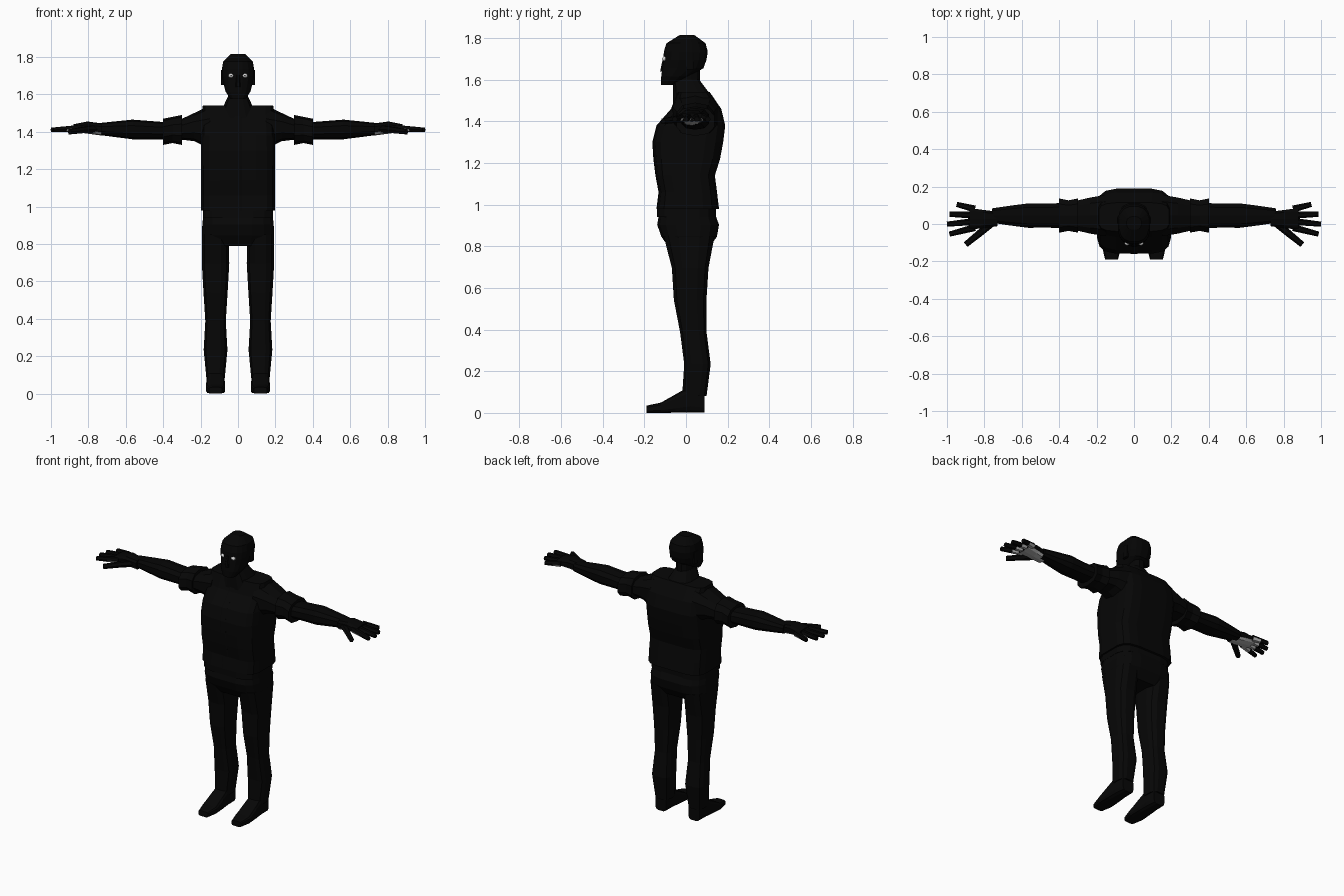
import bpy, bmesh, math
from mathutils import Vector

cube = bpy.data.objects.get("Cube")
if cube:
    bpy.data.objects.remove(cube, do_unlink=True)


def material(name, grey):
    colour = (grey, grey, grey, 1)
    mat = bpy.data.materials.new(name)
    mat.use_nodes = True
    mat.diffuse_color = colour
    shader = next(n for n in mat.node_tree.nodes if n.type == 'BSDF_PRINCIPLED')
    shader.inputs["Base Color"].default_value = colour
    return mat


CLOTH = material("black cloth", .002)
SKIN = material("black skin", .0015)
WHITE = material("eye white", .7)
PALM = material("palm grey", .45)


def finish(bm, name, materials, mirror):
    """Turn the bmesh into an object, mirrored to the other side if paired."""
    bmesh.ops.recalc_face_normals(bm, faces=bm.faces)
    mesh = bpy.data.meshes.new(name)
    bm.to_mesh(mesh)
    bm.free()
    for mat in materials:
        mesh.materials.append(mat)
    ob = bpy.data.objects.new(name, mesh)
    bpy.context.collection.objects.link(ob)
    if mirror:
        ob.modifiers.new("Mirror", 'MIRROR')
    return ob


def skin_rings(bm, rings):
    """Bridge successive rings of points and cap both ends."""
    rings = [[bm.verts.new(point) for point in ring] for ring in rings]
    for lower, upper in zip(rings, rings[1:]):
        for i in range(len(lower)):
            bm.faces.new((lower[i - 1], lower[i], upper[i], upper[i - 1]))
    bm.faces.new(rings[0])
    bm.faces.new(rings[-1])


def sample(values, t):
    """Read a constant, or an evenly spaced list, at fraction t."""
    if not isinstance(values, list):
        return values
    place = t * (len(values) - 1)
    i = min(int(place), len(values) - 2)
    return values[i] + (values[i + 1] - values[i]) * (place - i)


def rounded(value, power):
    return math.copysign(abs(value) ** (2 / power), value)


def loft(name, axis, start, end, width, low, high, mat,
         centre=0, sides=12, power=3, mirror=False):
    """Evenly spaced rounded sections: half width about the centre, low to high across."""
    count = max(len(v) for v in (width, low, high, [start, end]) if isinstance(v, list))
    rings = []
    for k in range(count):
        t = k / (count - 1)
        along = start + (end - start) * t
        bottom, top = sample(low, t), sample(high, t)
        ring = []
        for i in range(sides):
            angle = math.tau * (i + .5) / sides
            across = centre + sample(width, t) * rounded(math.cos(angle), power)
            height = (bottom + top) / 2 + (top - bottom) / 2 * rounded(math.sin(angle), power)
            ring.append({"x": (along, across, height),
                         "y": (across, along, height),
                         "z": (across, height, along)}[axis])
        rings.append(ring)
    bm = bmesh.new()
    skin_rings(bm, rings)
    return finish(bm, name, [mat], mirror)


def lighten_palm(ob, reach):
    """Give downward faces up to the given x the palm colour."""
    ob.data.materials.append(PALM)
    for face in ob.data.polygons:
        face.material_index = int(face.normal.z < -.4 and face.center.x < reach)


def digit(name, points, thickness):
    """Six-sided finger, tapering along the given points."""
    points = [Vector(p) for p in points]
    up = Vector((0, 0, 1))
    side = (points[-1] - points[0]).cross(up).normalized()
    rings = []
    for k, point in enumerate(points):
        radius = thickness * (1 - k / 7)
        angles = [math.tau * i / 6 for i in range(6)]
        rings.append([point + radius * (side * math.cos(a) + up * math.sin(a)) for a in angles])
    bm = bmesh.new()
    skin_rings(bm, rings)
    return finish(bm, name, [SKIN], True)


# Jacket, with a placket following its front
chest = [-.14, -.13, -.145, -.155, -.16, -.14, -.07, -.04]
back = [.16, .15, .14, .165, .18, .19, .17, .115]
loft("jacket", "z", .98, 1.54, [.2, .2, .2, .19], chest, back, CLOTH, sides=16, power=4.5)
loft("jacket_placket", "z", .98, 1.54, .02, [y - .002 for y in chest],
     [y + .02 for y in chest], CLOTH, sides=8, power=6)
loft("collar", "z", 1.43, 1.6, [.13, .09, .05], -.065, [.17, .13, .065], CLOTH)

# Neck and head
loft("neck", "z", 1.5, 1.67, .05, -.064, .07, SKIN, power=2.3)
loft("head", "z", 1.575, 1.815, [.04, .068, .078, .088, .088, .08, .04],
     [-.12, -.12, -.115, -.11, -.108, -.095, -.03],
     [-.05, .02, .085, .1, .106, .095, .04], SKIN, sides=16, power=2.6)
loft("nose", "z", 1.64, 1.71, [.015, .008], [-.125, -.11], -.09, SKIN, sides=8)
loft("ear", "z", 1.65, 1.73, .01, 0, .04, SKIN, centre=.082, sides=8, mirror=True)

# Eyes: the small front cap of each ball is the dark iris
bm = bmesh.new()
bmesh.ops.create_uvsphere(bm, u_segments=12, v_segments=12, radius=.015)
for face in bm.faces:
    face.material_index = int(face.calc_center_median().z > .0143)
for vert in bm.verts:
    x, y, z = vert.co
    vert.co = (.037 + x, -.1 - z, 1.7 + y * .8)
finish(bm, "eye", [WHITE, SKIN], True)

# Belt and trousers
loft("belt", "z", .94, .98, .19, -.14, .145, CLOTH, sides=16, power=4)
loft("trouser_seat", "z", .79, .96, [.17, .195, .193, .187], [-.08, -.12, -.14, -.13],
     [.11, .15, .16, .14], CLOTH, sides=16, power=3.5)
loft("trouser_leg", "z", .08, .85, [.05, .065, .056, .066, .075, .073],
     [-.02, -.01, -.03, -.06, -.07, -.11], [.1, .12, .1, .1, .11, .14],
     CLOTH, centre=.12, mirror=True)

# Shoes
loft("shoe", "y", -.19, .09, [.035, .052, .05, .045, .04], 0, [.035, .05, .09, .13, .1],
     CLOTH, centre=.12, power=4, mirror=True)

# Short sleeves with a flared cuff, over bare arms
limb = {"centre": .045, "sides": 10, "power": 2.5, "mirror": True}
loft("sleeve", "x", .15, .32, [.115, .1, .08], [1.31, 1.35, 1.36], [1.54, 1.5, 1.46],
     CLOTH, **limb)
loft("sleeve_cuff", "x", .3, .4, [.095, .085, .095], [1.33, 1.34, 1.33], [1.49, 1.48, 1.47],
     CLOTH, **limb)
loft("arm", "x", .37, .76, [.07, .067, .068, .055, .04], [1.36, 1.36, 1.385],
     [1.45, 1.465, 1.445], SKIN, **limb)

# Hands: the underside of each palm is lighter
hand = loft("hand", "x", .73, .88, [.04, .05, .06], [1.38, 1.4], [1.445, 1.455, 1.44],
            SKIN, centre=.027, sides=10, mirror=True)
lighten_palm(hand, 1)

# Fingers fan out from the palm, the middle one reaching furthest
for i, name in enumerate(("little", "ring", "middle", "index")):
    root = Vector((.85, .08 - i * .033, 1.42))
    tip = Vector((1 - .013 * (i - 2) ** 2, .105 - i * .053, 1.41))
    finger = digit(name + "_finger", [root, (root + tip) / 2, tip], .019)
    lighten_palm(finger, root.lerp(tip, .5).x)
digit("thumb", [(.75, .015, 1.415), (.82, -.045, 1.41), (.9, -.11, 1.4)], .022)
